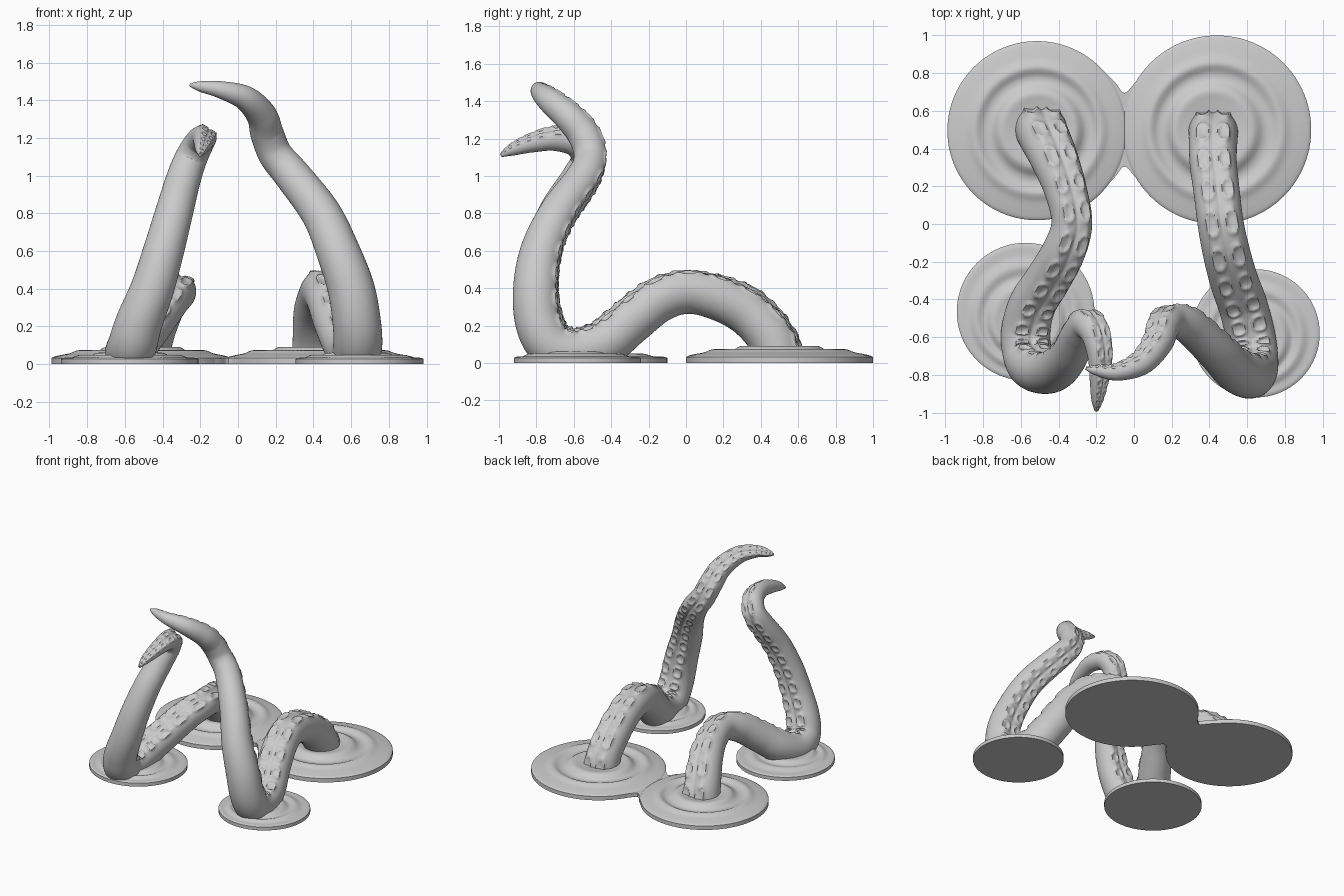
import bpy, bmesh
from math import cos, sin, pi, exp, sqrt, radians
from mathutils import Vector

if "Cube" in bpy.data.objects:
    bpy.data.objects.remove(bpy.data.objects["Cube"])

COLOUR = (0.6, 0.6, 0.6, 1)
grey = bpy.data.materials.new("plain_grey")
grey.use_nodes = True
grey.diffuse_color = COLOUR
grey.node_tree.nodes["Principled BSDF"].inputs["Base Color"].default_value = COLOUR


def finish(bm, name, angle=50):
    """Turn a bmesh into a smooth-shaded object."""
    bmesh.ops.recalc_face_normals(bm, faces=bm.faces)
    mesh = bpy.data.meshes.new(name)
    bm.to_mesh(mesh)
    bm.free()
    mesh.materials.append(grey)
    obj = bpy.data.objects.new(name, mesh)
    bpy.context.collection.objects.link(obj)
    bpy.ops.object.select_all(action="DESELECT")
    obj.select_set(True)
    bpy.context.view_layer.objects.active = obj
    bpy.ops.object.shade_smooth_by_angle(angle=radians(angle))


def spline(points, steps):
    """Catmull-Rom curve through points given as (x, y, z, radius)."""
    pts = [Vector(p) for p in points]
    pts = [2 * pts[0] - pts[1]] + pts + [2 * pts[-1] - pts[-2]]
    out = []
    for a, b, c, d in zip(pts, pts[1:], pts[2:], pts[3:]):
        for i in range(steps):
            t = i / steps
            out.append(0.5 * (2 * b + (c - a) * t + (2 * a - 5 * b + 4 * c - d) * t * t
                              + (3 * b - a - 3 * c + d) * t ** 3))
    return out + [pts[-2]]


def flat_spline(points, steps):
    """The same curve for plain pairs."""
    return [(p[0], p[1]) for p in spline([(a, b, 0, 0) for a, b in points], steps)]


def bridge(bm, rings):
    for low, high in zip(rings, rings[1:]):
        n = len(low)
        for i in range(n):
            j = (i + 1) % n
            bm.faces.new((low[i], low[j], high[j], high[i]))


def cap_ends(bm, rings):
    bm.faces.new(rings[0])
    bm.faces.new(rings[-1])


def sucker_height(phase, angle):
    """Raised rim and dimple of the two sucker rows, as a share of the radius."""
    u = ((phase % 1) - 0.5) / 0.40
    v = (abs(angle) - 0.46) / 0.31
    d = sqrt(u * u + v * v)
    rim = 0.085 * exp(-((d - 0.8) / 0.2) ** 2)
    dimple = 0.05 * exp(-(d / 0.55) ** 4)
    groove = 0.05 * exp(-(angle / 0.1) ** 2)
    return rim - dimple - groove


def tentacle(name, points, segments=64):
    """Sweep a flattened round section, suckers on the side facing the normal."""
    path = spline(points, 24)
    centres = [p.to_3d() for p in path]
    bm = bmesh.new()
    rings, phase = [], 0
    normal = Vector((0, 1, 0))
    for k, p in enumerate(path):
        before, after = centres[max(k - 1, 0)], centres[min(k + 1, len(path) - 1)]
        tangent = (after - before).normalized()
        normal = (normal - tangent * normal.dot(tangent)).normalized()
        side = tangent.cross(normal)
        radius = p[3]
        if k:
            phase += (centres[k] - centres[k - 1]).length / (1.2 * radius + 0.004)
        ring = []
        for i in range(segments):
            angle = 2 * pi * i / segments - pi
            flat = min(1, 0.84 / max(cos(angle), 0.01))
            r = radius * (flat + sucker_height(phase, angle))
            ring.append(bm.verts.new(centres[k] + r * (cos(angle) * normal + sin(angle) * side)))
        rings.append(ring)
    bridge(bm, rings)
    cap_ends(bm, rings)
    # trim whatever dips below the water surface
    bmesh.ops.bisect_plane(bm, geom=bm.verts[:] + bm.edges[:] + bm.faces[:],
                           plane_co=(0, 0, 0.01), plane_no=(0, 0, 1), clear_inner=True)
    finish(bm, name, 60)


def ripple_disc(name, x, y, radius, profile, cx, cy, segments=96):
    """Water disc: rings drift from the ripple centre out to the disc centre."""
    bm = bmesh.new()
    rings = []
    for t, z in flat_spline(profile, 6) + [(1, 0.024), (1, 0)]:
        ox, oy = cx + (x - cx) * t, cy + (y - cy) * t
        rings.append([bm.verts.new((ox + t * radius * cos(2 * pi * i / segments),
                                    oy + t * radius * sin(2 * pi * i / segments), z))
                      for i in range(segments)])
    bridge(bm, rings)
    cap_ends(bm, rings)
    finish(bm, name)


# Tentacles: x, y, z, radius from root to tip
tentacle("left_tentacle", [
    (.42, .50, -.02, .135), (.42, .46, .13, .13), (.42, .33, .27, .125), (.44, .16, .355, .122),
    (.46, 0, .385, .122), (.49, -.15, .34, .125), (.53, -.3, .225, .128), (.58, -.44, .11, .13),
    (.62, -.6, .06, .13), (.635, -.72, .1, .13), (.63, -.785, .22, .128), (.6, -.80, .4, .124),
    (.53, -.77, .6, .115), (.44, -.68, .8, .105), (.29, -.54, 1.0, .096), (.2, -.51, 1.11, .09),
    (.155, -.545, 1.22, .088), (.125, -.63, 1.32, .08), (.04, -.735, 1.41, .066),
    (-.09, -.785, 1.455, .046), (-.2, -.775, 1.473, .028), (-.255, -.765, 1.48, .008)])
tentacle("right_tentacle", [
    (-.50, .52, -.02, .14), (-.48, .47, .13, .135), (-.42, .34, .28, .125), (-.36, .17, .36, .112),
    (-.33, 0, .385, .108), (-.375, -.15, .34, .115), (-.46, -.3, .225, .12), (-.54, -.43, .12, .125),
    (-.575, -.58, .06, .13), (-.56, -.71, .1, .13), (-.525, -.765, .22, .124), (-.455, -.785, .4, .115),
    (-.395, -.76, .6, .108), (-.34, -.69, .8, .1), (-.29, -.58, .98, .092), (-.25, -.53, 1.09, .086),
    (-.205, -.58, 1.175, .078), (-.18, -.7, 1.2, .066), (-.185, -.83, 1.175, .05),
    (-.195, -.93, 1.14, .032), (-.2, -.99, 1.11, .01)])

# Water discs: share of the radius, height
BIG = [(.1, .07), (.3, .085), (.42, .09), (.52, .06), (.6, .056), (.7, .074),
       (.8, .058), (.9, .048), (.97, .04), (1, .032)]
SMALL = [(.1, .045), (.35, .055), (.48, .06), (.6, .04), (.72, .05),
         (.84, .036), (.95, .034), (1, .028)]
ripple_disc("back_left_water", .44, .5, .5, BIG, .41, .5)
ripple_disc("back_right_water", -.515, .495, .475, BIG, -.5, .5)
ripple_disc("front_left_water", .645, -.58, .34, SMALL, .62, -.63)
ripple_disc("front_right_water", -.575, -.465, .365, SMALL, -.57, -.56)

# Neck of water joining the two back discs
bm = bmesh.new()
half = flat_spline([(-.17, .32), (-.1, .25), (-.05, .195), (.01, .255), (.08, .335)], 5)
outline = [(x, .5 + w) for x, w in half] + [(x, .5 - w) for x, w in reversed(half)]
neck = [[bm.verts.new((x, y, z)) for x, y in outline] for z in (0, .032)]
bridge(bm, neck)
cap_ends(bm, neck)
finish(bm, "water_neck", 30)
